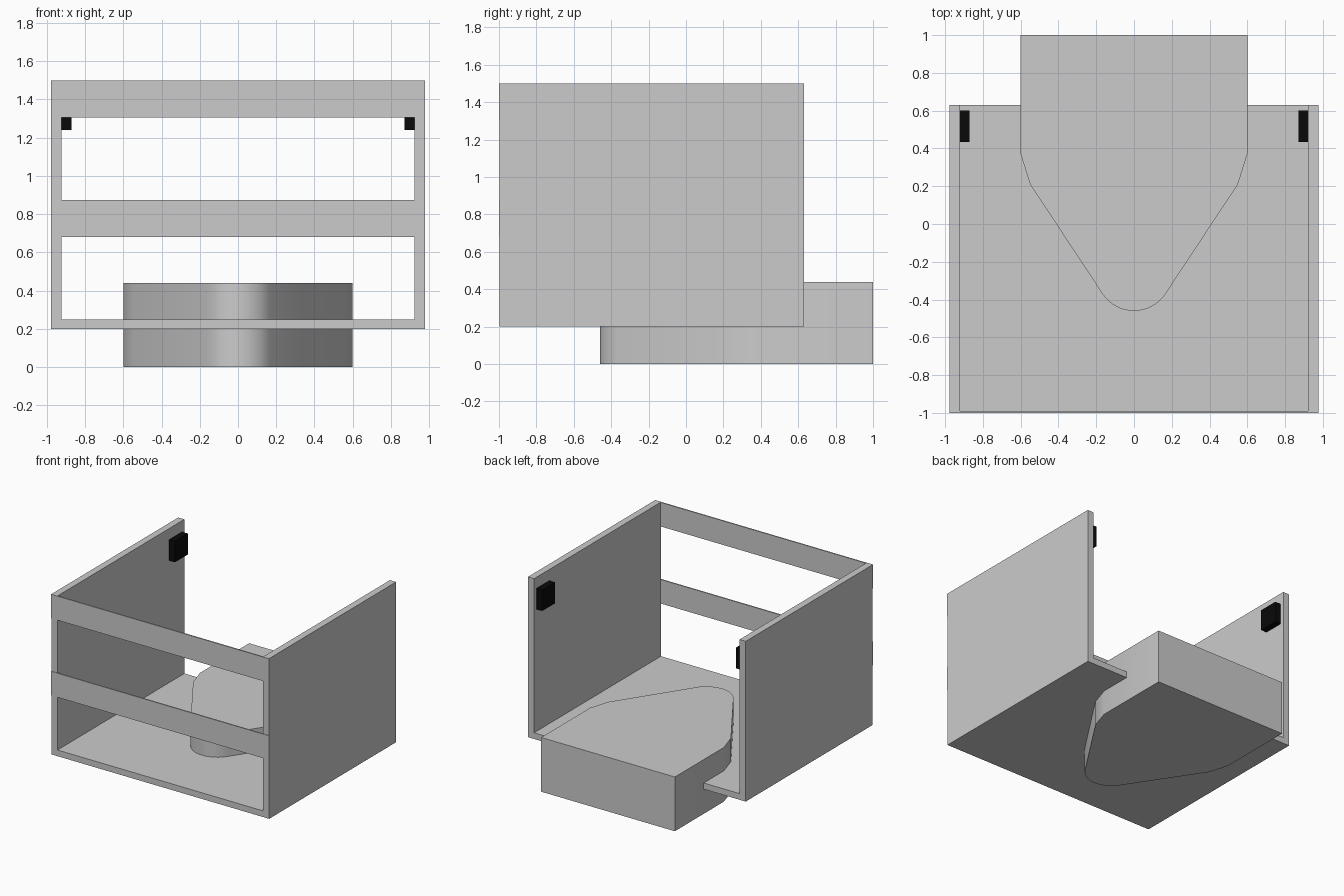
import bpy, bmesh, math

if "Cube" in bpy.data.objects:
    bpy.data.objects.remove(bpy.data.objects["Cube"])


def extrude_profile(name, pts, vec):
    """Closed solid made from a flat outline swept along vec."""
    bm = bmesh.new()
    face = bm.faces.new([bm.verts.new(p) for p in pts])
    ext = bmesh.ops.extrude_face_region(bm, geom=[face])
    bmesh.ops.translate(bm, vec=vec, verts=[g for g in ext["geom"] if isinstance(g, bmesh.types.BMVert)])
    bmesh.ops.recalc_face_normals(bm, faces=bm.faces)
    me = bpy.data.meshes.new(name)
    bm.to_mesh(me)
    bm.free()
    ob = bpy.data.objects.new(name, me)
    bpy.context.collection.objects.link(ob)
    return ob


def box(name, x0, x1, y0, y1, z0, z1):
    pts = [(x0, y0, z0), (x1, y0, z0), (x1, y1, z0), (x0, y1, z0)]
    return extrude_profile(name, pts, (0, 0, z1 - z0))


# Open tray: floor and two side walls as one U-shaped profile
W, T, Z0, Z1 = 0.977, 0.055, 0.2, 1.5
u = [(-W, Z0), (W, Z0), (W, Z1), (W - T, Z1), (W - T, Z0 + 0.05),
     (T - W, Z0 + 0.05), (T - W, Z1), (-W, Z1)]
extrude_profile("open_case", [(x, -0.996, z) for x, z in u], (0, 1.626, 0))

# Thin front rails
for name, z0, z1 in (("lower_front_rail", 0.68, 0.875), ("upper_front_rail", 1.305, 1.5)):
    box(name, -W, W, -1.0, -0.99, z0, z1)

# Base block with a rounded, tapering nose
R, CY, N = 0.2, -0.26, 8
half = math.radians(57)
side = [(0.6, 1.0), (0.6, 0.37), (0.55, 0.21)]
nose = []
for i in range(2 * N + 1):
    a = half - half * i / N
    nose.append((R * math.sin(a), CY - R * math.cos(a)))
outline = side + nose + [(-x, y) for x, y in reversed(side)]
base = extrude_profile("nose_block", [(x, y, 0) for x, y in outline], (0, 0, 0.44))
bpy.context.view_layer.objects.active = base
base.select_set(True)
bpy.ops.object.shade_smooth_by_angle(angle=math.radians(30))

# Black stops inside the walls
black = bpy.data.materials.new("black")
black.diffuse_color = (0.003, 0.003, 0.003, 1)
black.use_nodes = True
black.node_tree.nodes["Principled BSDF"].inputs["Base Color"].default_value = black.diffuse_color
for name, s in (("left_stop", -1), ("right_stop", 1)):
    xs = sorted((s * 0.87, s * (W - T)))
    stop = box(name, xs[0], xs[1], 0.435, 0.6, 1.24, 1.41)
    stop.data.materials.append(black)
